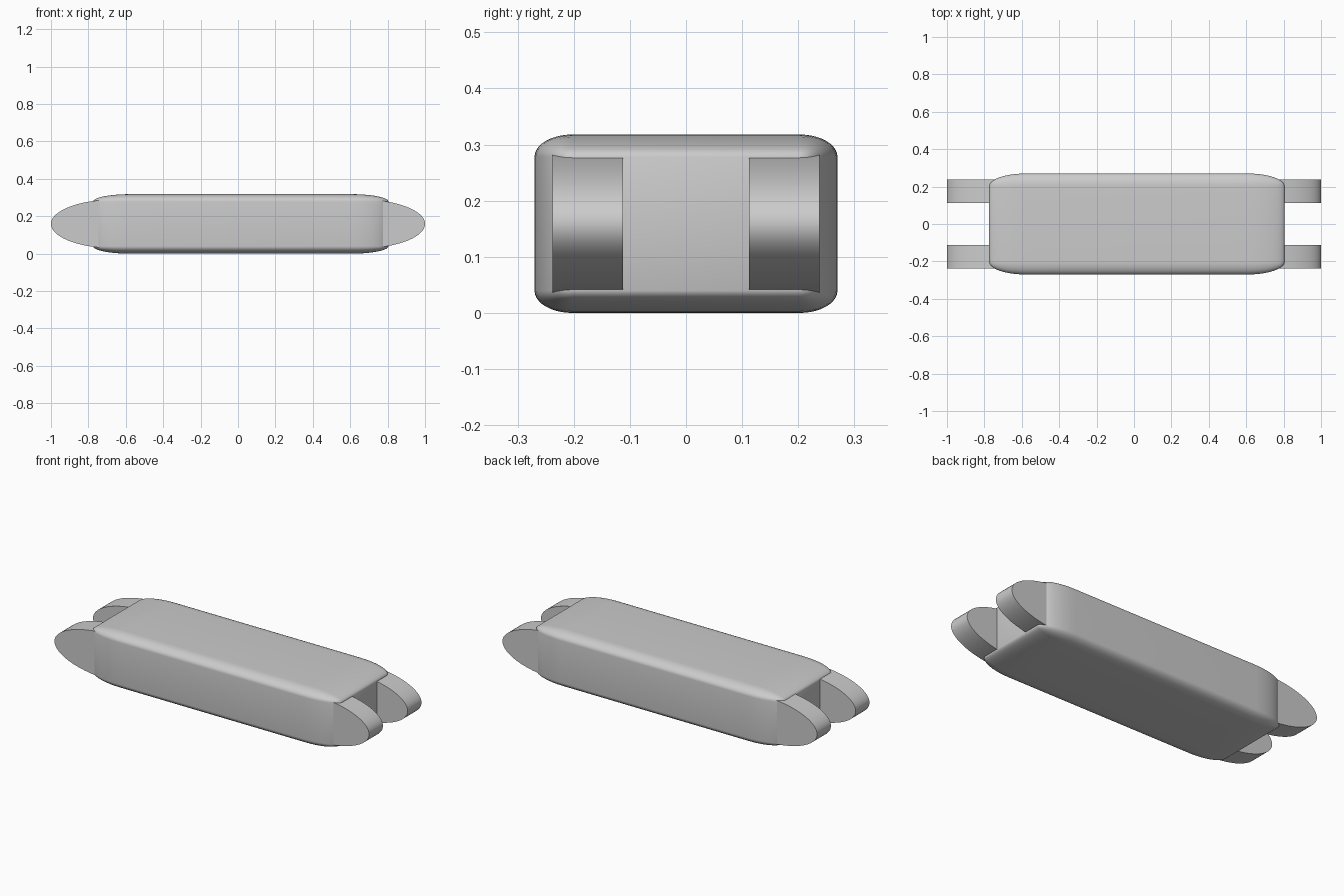
import bpy
import bmesh
from mathutils import Matrix, Vector

if "Cube" in bpy.data.objects:
    bpy.data.objects.remove(bpy.data.objects["Cube"], do_unlink=True)

MID_Z = 0.159

grey = bpy.data.materials.new("plain_grey")
grey.use_nodes = True
grey.diffuse_color = (0.6, 0.6, 0.6, 1)
grey.node_tree.nodes["Principled BSDF"].inputs["Base Color"].default_value = (0.6, 0.6, 0.6, 1)


def add_part(name, bm, size, centre):
    """Stretch a unit shape to half-sizes, place it and shade it smooth."""
    bmesh.ops.scale(bm, vec=Vector(size), verts=bm.verts)
    bmesh.ops.recalc_face_normals(bm, faces=bm.faces)
    mesh = bpy.data.meshes.new(name)
    bm.to_mesh(mesh)
    bm.free()
    mesh.materials.append(grey)
    part = bpy.data.objects.new(name, mesh)
    part.location = centre
    bpy.context.collection.objects.link(part)
    bpy.ops.object.select_all(action='DESELECT')
    part.select_set(True)
    bpy.context.view_layer.objects.active = part
    bpy.ops.object.shade_smooth_by_angle(angle=0.6)


# Body: rounded cube whose rounding stretches with its proportions
bm = bmesh.new()
bmesh.ops.create_cube(bm, size=2)
bmesh.ops.bevel(bm, geom=bm.edges[:], offset=0.25, segments=10,
                profile=0.5, affect='EDGES')
add_part("body", bm, (0.79, 0.27, MID_Z), (0.015, 0, MID_Z))

# Hinge lugs: elliptical discs, two at each end
for end, x in (("left", 0.66), ("right", -0.66)):
    for side, y in (("front", -0.175), ("back", 0.175)):
        bm = bmesh.new()
        bmesh.ops.create_cone(bm, cap_ends=True, segments=96, radius1=1,
                              radius2=1, depth=2,
                              matrix=Matrix.Rotation(1.5707963, 4, 'X'))
        add_part(f"{end}_{side}_lug", bm, (0.34, 0.063, 0.13), (x, y, MID_Z))
